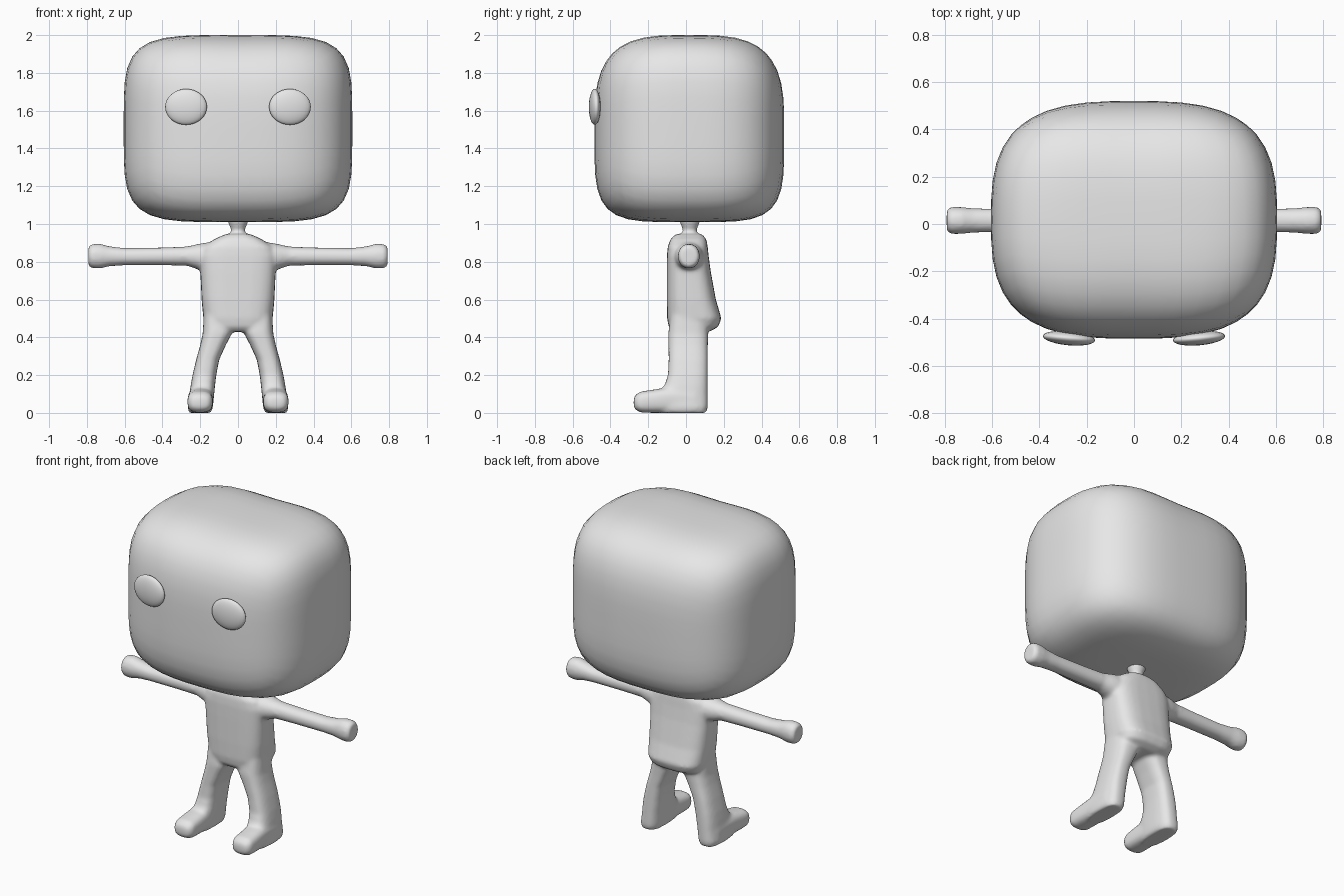
import bpy, bmesh, math
from mathutils import Vector

if "Cube" in bpy.data.objects:
    bpy.data.objects.remove(bpy.data.objects["Cube"])

grey = bpy.data.materials.new("light_grey")
grey.diffuse_color = (0.8, 0.8, 0.8, 1)
grey.use_nodes = True
grey.node_tree.nodes["Principled BSDF"].inputs["Base Color"].default_value = grey.diffuse_color


def finish(bm, name):
    bmesh.ops.recalc_face_normals(bm, faces=bm.faces)
    for f in bm.faces:
        f.smooth = True
    me = bpy.data.meshes.new(name)
    bm.to_mesh(me)
    bm.free()
    me.materials.append(grey)
    ob = bpy.data.objects.new(name, me)
    bpy.context.collection.objects.link(ob)
    return ob


def loft(bm, axis, rows, n=2.6, mirror=False, seg=28):
    """Closed tube: each row is (position on axis, min a, max a, min b, max b)."""
    others = [i for i in range(3) if i != axis]
    for side in ((1, -1) if mirror else (1,)):
        rings = []
        for pos, a0, a1, b0, b1 in rows:
            ring = []
            for k in range(seg):
                t = 2 * math.pi * k / seg
                c, s = math.cos(t), math.sin(t)
                p = [0, 0, 0]
                p[axis] = pos
                p[others[0]] = (a0 + a1) / 2 + (a1 - a0) / 2 * math.copysign(abs(c) ** (2 / n), c)
                p[others[1]] = (b0 + b1) / 2 + (b1 - b0) / 2 * math.copysign(abs(s) ** (2 / n), s)
                p[0] *= side
                ring.append(bm.verts.new(p))
            rings.append(ring)
        for r0, r1 in zip(rings, rings[1:]):
            for k in range(seg):
                j = (k + 1) % seg
                bm.faces.new((r0[k], r0[j], r1[j], r1[k]))
        bm.faces.new(rings[0][::-1])
        bm.faces.new(rings[-1])


# Head: cube grid pushed onto a rounded box, softer along the top front and back
bm = bmesh.new()
bmesh.ops.create_cube(bm, size=2)
bmesh.ops.subdivide_edges(bm, edges=bm.edges[:], cuts=11, use_grid_fill=True)
for v in bm.verts:
    x, y, z = (abs(c) for c in v.co)
    p = 4.6
    if v.co.z > 0:
        p -= 1.4 * y * y / max(x * x + y * y, 1e-6)
    flat = (x ** 3 + y ** 3) ** (1 / 3)
    q = v.co / (flat ** p + z ** p) ** (1 / p)
    v.co = Vector((q.x * 0.605, 0.0175 + q.y * 0.5025, 1.505 + q.z * 0.495))
finish(bm, "head")

# Eyes: flattened ovals following the curve of the face
for side, name in ((1, "eye_left"), (-1, "eye_right")):
    bm = bmesh.new()
    bmesh.ops.create_uvsphere(bm, u_segments=24, v_segments=16, radius=1)
    for v in bm.verts:
        v.co = Vector((v.co.x * 0.111, v.co.y * 0.03, v.co.z * 0.095))
    eye = finish(bm, name)
    eye.location = (side * 0.275, -0.483, 1.62)
    eye.rotation_euler = (0, 0, side * math.radians(5))

# Body: lofted parts fused into one smooth skin
bm = bmesh.new()
# torso with protruding seat
torso = [(0.43, 0.11, -0.07, 0.125), (0.455, 0.168, -0.092, 0.17), (0.5, 0.184, -0.1, 0.188),
         (0.6, 0.193, -0.102, 0.158), (0.75, 0.2, -0.102, 0.131), (0.83, 0.205, -0.101, 0.12),
         (0.88, 0.185, -0.097, 0.115), (0.92, 0.125, -0.082, 0.108), (0.947, 0.065, -0.055, 0.085)]
loft(bm, 2, [(z, -h, h, y0, y1) for z, h, y0, y1 in torso], n=3.2)
# neck
loft(bm, 2, [(z, -h, h, 0.02 - h, 0.02 + h) for z, h in
             ((0.9, 0.05), (0.95, 0.039), (0.97, 0.036), (0.99, 0.046), (1.03, 0.06))], n=2)
# arms with wider hands
arm = [(0.1, 0.08, 0.76, 0.91), (0.2, 0.075, 0.755, 0.897), (0.27, 0.056, 0.779, 0.881),
       (0.4, 0.052, 0.781, 0.876), (0.6, 0.05, 0.781, 0.873), (0.68, 0.052, 0.776, 0.882),
       (0.73, 0.057, 0.764, 0.896), (0.775, 0.058, 0.765, 0.894), (0.792, 0.045, 0.78, 0.88)]
loft(bm, 0, [(x, 0.015 - h, 0.015 + h, z0, z1) for x, h, z0, z1 in arm], n=2.1, mirror=True)
# legs splaying outward
leg = [(0.54, 0.02, 0.18, -0.08, 0.11), (0.42, 0.032, 0.187, -0.094, 0.118),
       (0.36, 0.064, 0.2, -0.093, 0.116), (0.28, 0.1, 0.222, -0.092, 0.116),
       (0.2, 0.115, 0.241, -0.096, 0.116), (0.15, 0.121, 0.25, -0.112, 0.116),
       (0.1, 0.126, 0.257, -0.15, 0.116), (0.03, 0.133, 0.267, -0.15, 0.116),
       (0.0, 0.142, 0.26, -0.14, 0.108)]
loft(bm, 2, [(z, x0, x1, y0, y1) for z, x0, x1, y0, y1 in leg], n=2.8, mirror=True)
# feet
foot = [(0.05, 0.14, 0.26, 0.0, 0.13), (-0.1, 0.132, 0.265, 0.0, 0.135),
        (-0.18, 0.132, 0.268, 0.0, 0.122), (-0.24, 0.134, 0.268, 0.002, 0.113),
        (-0.265, 0.145, 0.257, 0.014, 0.098), (-0.277, 0.165, 0.237, 0.03, 0.08)]
loft(bm, 1, foot, n=2.8, mirror=True)
body = finish(bm, "body")
remesh = body.modifiers.new("fuse", 'REMESH')
remesh.mode = 'VOXEL'
remesh.voxel_size = 0.01
remesh.use_smooth_shade = True
soft = body.modifiers.new("soften", 'SMOOTH')
soft.factor = 0.5
soft.iterations = 10
